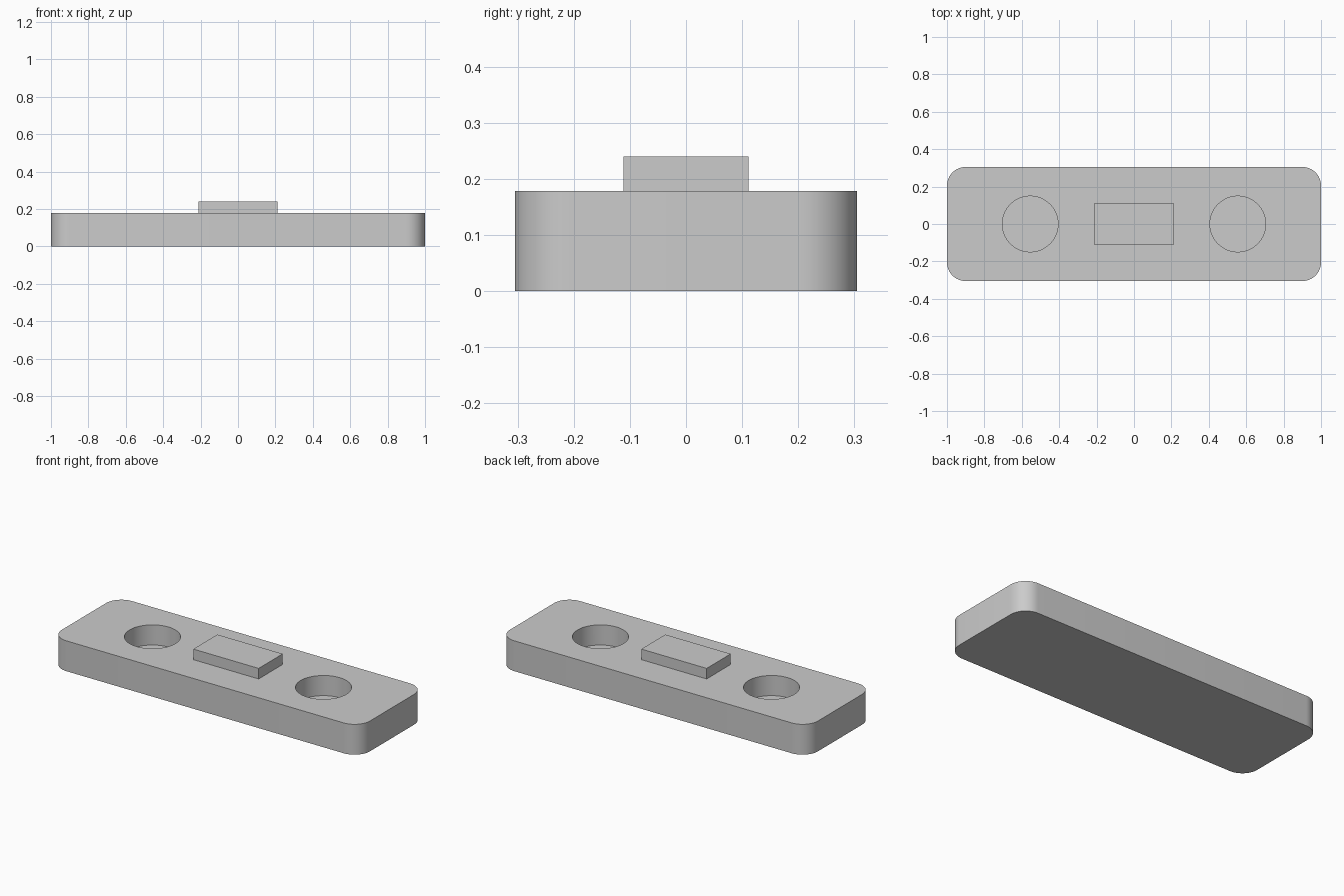
import bpy
import bmesh
from math import radians

default = bpy.data.objects.get("Cube")
if default:
    bpy.data.objects.remove(default, do_unlink=True)

grey = bpy.data.materials.new("light grey")
grey.use_nodes = True
colour = (0.6, 0.6, 0.6, 1)
grey.diffuse_color = colour
grey.node_tree.nodes["Principled BSDF"].inputs["Base Color"].default_value = colour

BODY_TOP = 0.178
POCKET_FLOOR = 0.06


def finish(name, bm):
    mesh = bpy.data.meshes.new(name)
    bm.to_mesh(mesh)
    bm.free()
    mesh.materials.append(grey)
    obj = bpy.data.objects.new(name, mesh)
    bpy.context.collection.objects.link(obj)
    return obj


def box(name, width, depth, bottom, top, radius=0):
    """Block with optionally rounded upright edges."""
    bm = bmesh.new()
    bmesh.ops.create_cube(bm, size=1)
    for v in bm.verts:
        v.co = (v.co.x * width, v.co.y * depth, top if v.co.z > 0 else bottom)
    if radius:
        upright = [e for e in bm.edges
                   if abs(e.verts[0].co.z - e.verts[1].co.z) > 0.01]
        bmesh.ops.bevel(bm, geom=upright, offset=radius, segments=12,
                        profile=0.5, affect='EDGES')
    return finish(name, bm)


def pocket_cutter(name, x):
    bm = bmesh.new()
    bmesh.ops.create_cone(bm, cap_ends=True, segments=64, radius1=0.149,
                          radius2=0.149, depth=1)
    for v in bm.verts:
        v.co.x += x
        v.co.z += POCKET_FLOOR + 0.5
    obj = finish(name, bm)
    obj.hide_render = True
    return obj


# Rounded base plate with two blind round pockets
plate = box("base_plate", 2, 0.61, 0, BODY_TOP, 0.1)
cutters = [pocket_cutter("pocket_cutter_" + side, x)
           for side, x in (("left", 0.555), ("right", -0.555))]
bpy.context.view_layer.objects.active = plate
for cutter in cutters:
    cut = plate.modifiers.new(cutter.name, 'BOOLEAN')
    cut.operation = 'DIFFERENCE'
    cut.solver = 'EXACT'
    cut.object = cutter
    bpy.ops.object.modifier_apply(modifier=cut.name)
for cutter in cutters:
    bpy.data.objects.remove(cutter, do_unlink=True)

# Raised rectangular key in the middle
box("center_key", 0.424, 0.223, BODY_TOP, 0.24)

# Smooth the round walls, keep the rims crisp
bpy.ops.object.select_all(action='DESELECT')
plate.select_set(True)
bpy.context.view_layer.objects.active = plate
bpy.ops.object.shade_smooth_by_angle(angle=radians(30))
